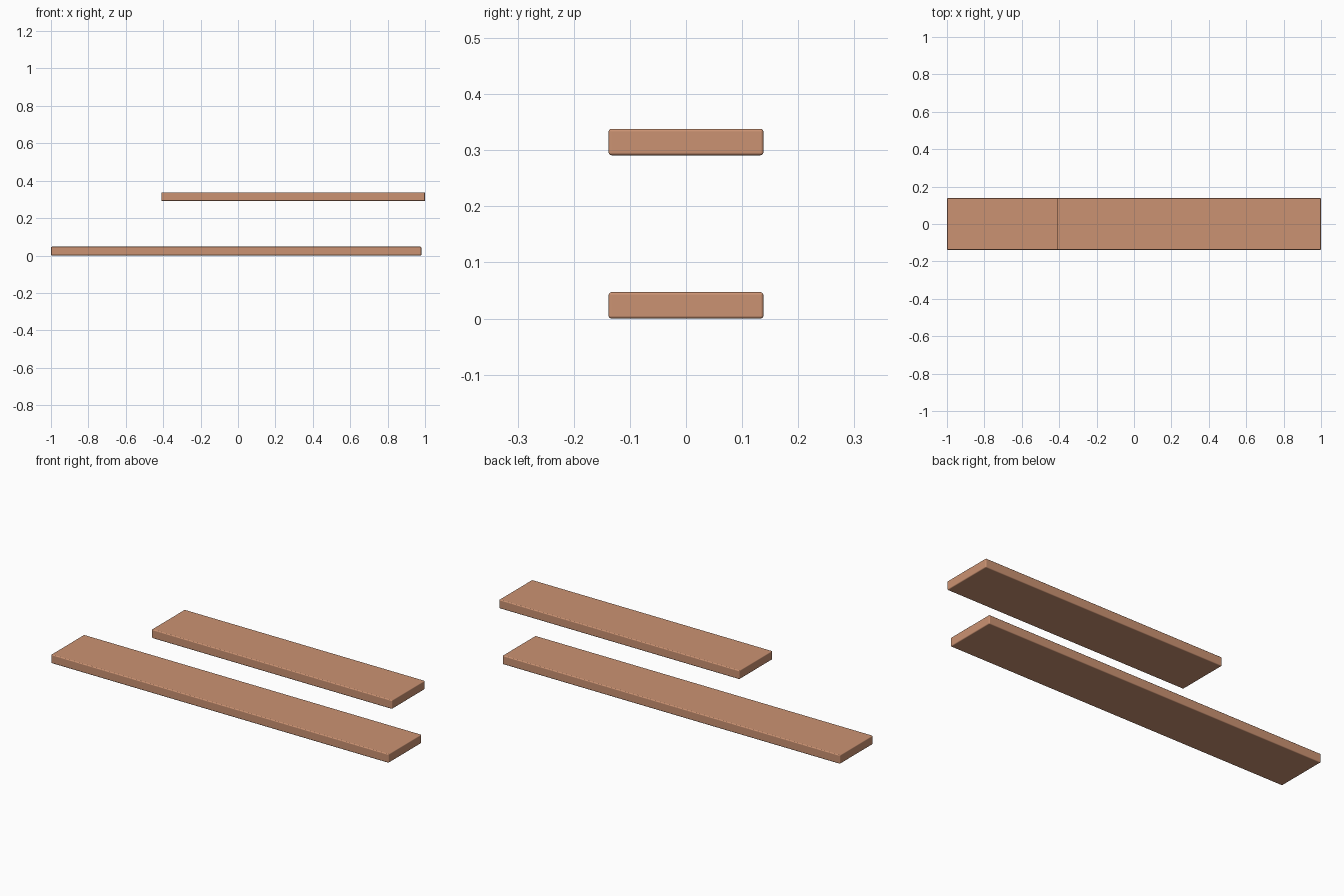
import bpy

if "Cube" in bpy.data.objects:
    bpy.data.objects.remove(bpy.data.objects["Cube"])

wood = bpy.data.materials.new("warm_wood")
wood.diffuse_color = (0.60, 0.29, 0.17, 1)
wood.use_nodes = True
wood.node_tree.nodes["Principled BSDF"].inputs["Base Color"].default_value = wood.diffuse_color


def shelf(name, x0, x1, z0, z1, half_depth=0.138):
    """Plank with softly rounded edges."""
    bpy.ops.mesh.primitive_cube_add(size=1, location=((x0 + x1) / 2, 0, (z0 + z1) / 2))
    ob = bpy.context.object
    ob.name = name
    ob.scale = (x1 - x0, 2 * half_depth, z1 - z0)
    bpy.ops.object.transform_apply(location=False, rotation=False, scale=True)
    ob.data.materials.append(wood)
    bpy.ops.object.shade_smooth_by_angle()
    bevel = ob.modifiers.new("rounded_edges", 'BEVEL')
    bevel.width = 0.005
    bevel.segments = 3
    bevel.harden_normals = True
    return ob


# Long lower shelf and shorter upper shelf shifted to the right
shelf("lower_shelf", -1.0, 0.98, 0.0, 0.047)
shelf("upper_shelf", -0.41, 1.0, 0.291, 0.338)
